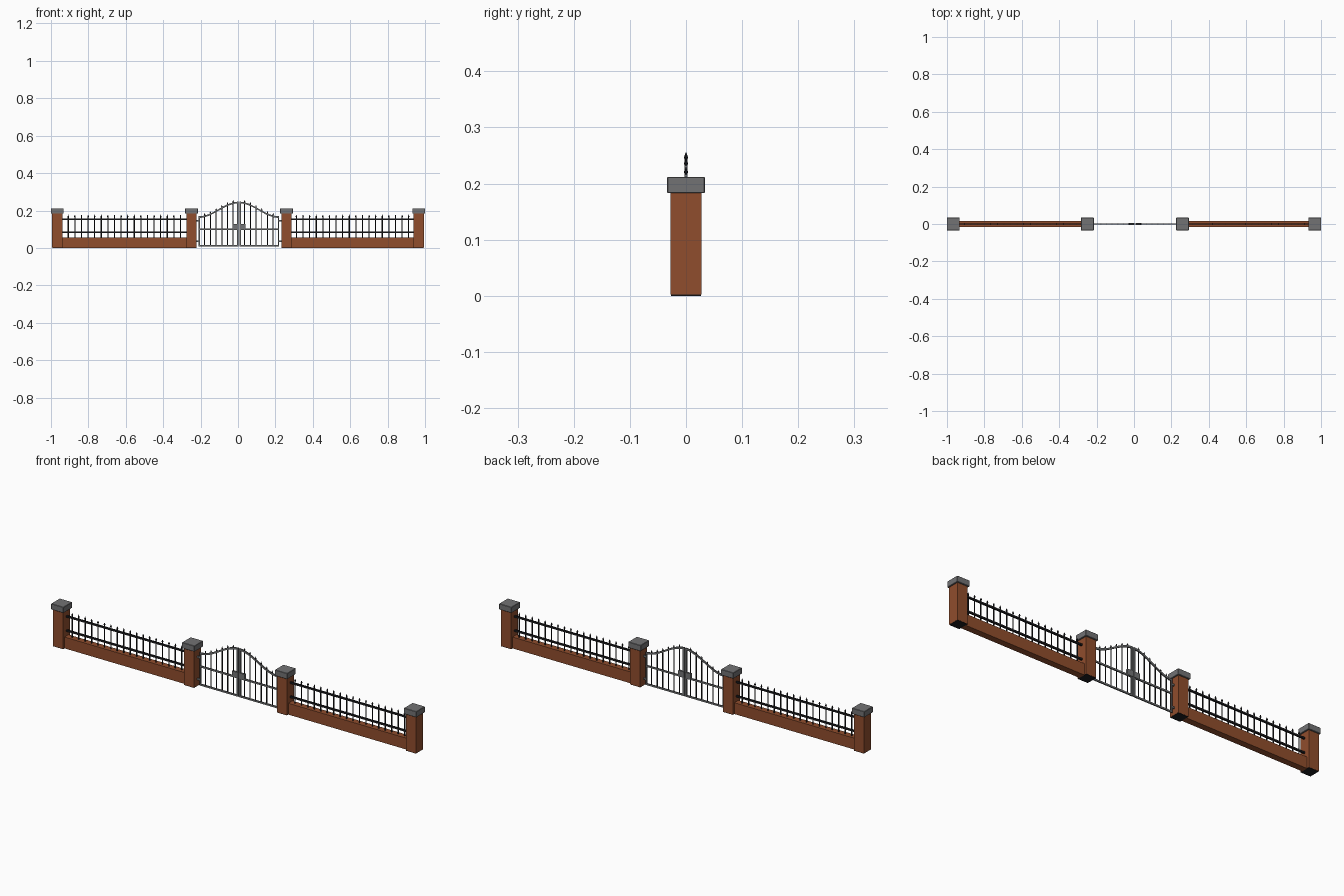
import bpy, bmesh, math
from mathutils import Matrix

if "Cube" in bpy.data.objects:
    bpy.data.objects.remove(bpy.data.objects["Cube"])


def mat(name, rgb):
    m = bpy.data.materials.new(name)
    m.diffuse_color = (*rgb, 1)
    m.use_nodes = True
    m.node_tree.nodes["Principled BSDF"].inputs["Base Color"].default_value = m.diffuse_color
    return m


BRICK = mat("brick", (0.28, 0.075, 0.026))
STONE = mat("cap stone", (0.17, 0.17, 0.175))
STEEL = mat("gate steel", (0.17, 0.175, 0.18))
IRON = mat("black iron", (0.012, 0.012, 0.014))


def finish(name, bm, m):
    bmesh.ops.recalc_face_normals(bm, faces=bm.faces)
    me = bpy.data.meshes.new(name)
    bm.to_mesh(me)
    bm.free()
    me.materials.append(m)
    ob = bpy.data.objects.new(name, me)
    bpy.context.collection.objects.link(ob)
    return ob


def add_box(bm, x0, x1, y0, y1, z0, z1):
    M = (Matrix.Translation(((x0 + x1) / 2, (y0 + y1) / 2, (z0 + z1) / 2))
         @ Matrix.Diagonal((x1 - x0, y1 - y0, z1 - z0, 1)))
    bmesh.ops.create_cube(bm, size=1, matrix=M)


def box(name, m, *dims, bevel=0):
    bm = bmesh.new()
    add_box(bm, *dims)
    if bevel:
        bmesh.ops.bevel(bm, geom=bm.edges[:], offset=bevel, segments=1, affect='EDGES')
    return finish(name, bm, m)


def add_bar(bm, x, z0, z1, r=0.003, tip=0.014):
    # round bar with a spear point
    for a, b, r0, r1 in ((z0, z1 - tip, r, r), (z1 - tip, z1 - tip * 0.7, r, r * 1.4),
                         (z1 - tip * 0.7, z1, r * 1.4, 0.0003)):
        bmesh.ops.create_cone(bm, cap_ends=True, segments=8, radius1=r0, radius2=r1,
                              depth=b - a, matrix=Matrix.Translation((x, 0, (a + b) / 2)))


# Brick pillars with stone caps and dark footings
PILLARS = (-0.966, -0.249, 0.259, 0.966)
for x in PILLARS:
    box("pillar", BRICK, x - .0275, x + .0275, -.0275, .0275, .002, .184)
    box("pillar_foot", IRON, x - .027, x + .027, -.027, .027, 0, .002)
    box("pillar_cap", STONE, x - .034, x + .034, -.034, .034, .183, .212, bevel=.0015)

# Low walls with iron railings
for a, b in ((PILLARS[0], PILLARS[1]), (PILLARS[2], PILLARS[3])):
    x0, x1, c = a + .027, b - .027, (a + b) / 2
    box("low_wall", BRICK, x0, x1, -.016, .016, 0, .056)
    bm = bmesh.new()
    for z in (.083, .153):
        add_box(bm, x0, x1, -.004, .004, z - .004, z + .004)
    for i in range(18):
        add_bar(bm, c + (i - 8.5) * .0353, .055, .178)
    finish("railing", bm, IRON)

# Double gate
GC, HW = 0.005, 0.215


def arch(x):
    u = min(abs(x - GC) / HW, 1)
    return .165 + .078 * (1 + math.cos(math.pi * u)) / 2


for s in (-1, 1):
    bm = bmesh.new()
    inner, outer = GC + s * .002, GC + s * HW
    lo, hi = min(inner, outer), max(inner, outer)
    # bottom and middle rails
    for z in (.011, .101):
        add_box(bm, lo, hi, -.003, .003, z - .004, z + .004)
    # hinge and meeting stiles
    for xa, xb in ((outer, outer - s * .007), (inner, inner + s * .009)):
        add_box(bm, min(xa, xb), max(xa, xb), -.003, .003, .007, arch(xb) - .001)
    # hinges reaching the pillar
    post = PILLARS[1] + .027 if s < 0 else PILLARS[2] - .027
    for z in (.035, .145):
        add_box(bm, min(outer, post), max(outer, post), -.003, .003, z - .004, z + .004)
    # curved top rail swept along the arch
    rings = []
    for i in range(21):
        x = inner + (outer - inner) * i / 20
        z = arch(x)
        rings.append([bm.verts.new((x, y, z + d)) for y, d in
                      ((-.003, -.0045), (.003, -.0045), (.003, .0045), (-.003, .0045))])
    for p, q in zip(rings, rings[1:]):
        for k in range(4):
            bm.faces.new((p[k], p[(k + 1) % 4], q[(k + 1) % 4], q[k]))
    bm.faces.new(rings[0])
    bm.faces.new(rings[-1])
    finish("gate_frame", bm, STEEL)
    # spear bars
    bm = bmesh.new()
    for i in range(1, 7):
        x = GC + s * i * .0305
        add_bar(bm, x, .01, arch(x) + .017, r=.0026, tip=.013)
    finish("gate_bars", bm, IRON)
    # latch plate
    box("latch_plate", STEEL, min(inner, inner + s * .032), max(inner, inner + s * .032),
        -.005, .005, .1, .128)
